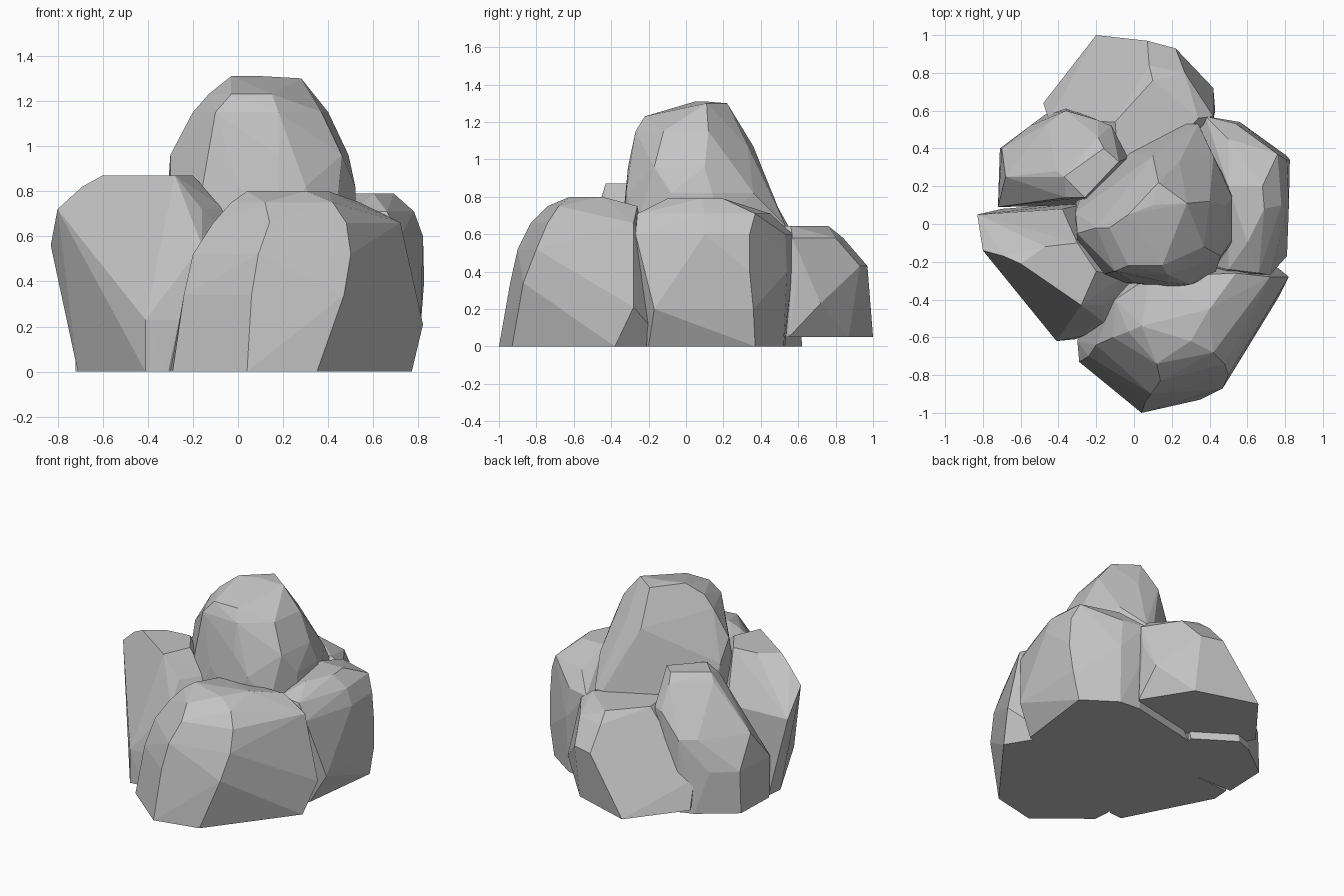
import bpy
import bmesh
import math

# Remove the default cube only
default_cube = bpy.data.objects.get("Cube")
if default_cube:
    bpy.data.objects.remove(default_cube, do_unlink=True)

# Single stone colour shared by every boulder
STONE_COLOUR = (0.55, 0.55, 0.55, 1)
stone = bpy.data.materials.new("stone_grey")
stone.use_nodes = True
stone.diffuse_color = STONE_COLOUR
stone.node_tree.nodes["Principled BSDF"].inputs["Base Color"].default_value = STONE_COLOUR


def ring(height, *outline):
    """Lift a flat outline to the given height."""
    return [(x, y, height) for x, y in outline]


def boulder(name, *rings):
    """Wrap a tight faceted skin around a stack of outlines."""
    bm = bmesh.new()
    for outline in rings:
        for point in outline:
            bm.verts.new(point)

    hull = bmesh.ops.convex_hull(bm, input=list(bm.verts), use_existing_faces=False)
    unused = set(hull["geom_interior"]) | set(hull["geom_unused"])
    loose = [item for item in unused if isinstance(item, bmesh.types.BMVert)]
    bmesh.ops.delete(bm, geom=loose, context="VERTS")

    # Merge nearly level triangles into broad chiselled facets
    bmesh.ops.dissolve_limit(bm, angle_limit=math.radians(4),
                             verts=list(bm.verts), edges=list(bm.edges))
    bmesh.ops.recalc_face_normals(bm, faces=list(bm.faces))
    for face in bm.faces:
        face.smooth = False

    mesh = bpy.data.meshes.new(name)
    bm.to_mesh(mesh)
    bm.free()
    mesh.materials.append(stone)
    rock = bpy.data.objects.new(name, mesh)
    bpy.context.collection.objects.link(rock)
    return rock


# Broad boulder at the front, with a pointed prow
boulder(
    "front_boulder",
    ring(0, (-.3, -.62), (-.29, -.73), (.04, -1), (.35, -.93), (.77, -.38), (.6, -.1), (-.2, -.2)),
    ring(.21, (.82, -.28),),
    ring(.34, (-.24, -.7), (.06, -.94), (.47, -.87)),
    ring(.52, (-.2, -.64), (.09, -.9), (.5, -.8)),
    ring(.66, (-.11, -.6), (.14, -.83), (.48, -.74), (.72, -.28), (-.1, -.4)),
    ring(.75, (-.03, -.57), (.12, -.74), (.42, -.68), (.54, -.26), (.08, -.28)),
    ring(.8, (.04, -.54), (.3, -.62), (.4, -.45)),
)

# Slab on the model's right with a flat cap and a sharp front corner
boulder(
    "right_slab",
    ring(0, (-.71, -.04), (-.7, .08), (-.41, -.62), (-.31, -.61), (0, -.3), (-.2, .12)),
    ring(.23, (-.41, -.62), (-.26, -.59)),
    ring(.56, (-.83, .05), (-.33, -.52), (-.16, -.52), (0, -.32), (-.38, .08)),
    ring(.72, (-.8, -.14), (-.28, -.46), (-.16, -.43), (-.06, -.28)),
    ring(.82, (-.69, -.17)),
    ring(.87, (-.6, -.21), (-.28, -.43), (-.2, -.25), (-.3, -.1), (-.47, -.12)),
)

# Tall central peak rising above the others
boulder(
    "central_peak",
    ring(0, (-.3, .2), (-.3, -.3), (.4, -.3), (.5, .2), (.3, .45), (-.2, .4)),
    ring(.65, (-.29, .09), (-.27, -.1), (.18, -.34), (.43, -.26), (.52, -.1), (.52, .17), (.34, .53), (.28, .53)),
    ring(.82, (-.31, .06), (-.3, -.08), (0, -.31), (.3, -.32), (.52, -.08), (.52, .14), (.42, .36), (.25, .43)),
    ring(.96, (-.3, -.05), (.18, -.31), (.46, -.17), (.49, .1)),
    ring(1.07, (.1, .36), (.24, .33)),
    ring(1.15, (-.2, -.02), (-.1, -.25), (.18, -.27), (.37, -.12), (.4, .12)),
    ring(1.23, (-.13, -.02), (-.03, -.22), (.15, -.22)),
    ring(1.3, (.28, .11), (.13, .22)),
    ring(1.31, (-.03, .05), (.1, .1)),
)

# Rounded boulder on the model's left
boulder(
    "left_boulder",
    ring(0, (.77, .37), (.7, -.2), (.55, -.25), (0, -.1), (-.1, .42), (.4, .53), (.55, .52)),
    ring(.2, (.81, .36), (.81, -.17)),
    ring(.4, (.825, .34), (.82, .02), (.74, -.2), (.45, -.25), (.56, .54), (.38, .57)),
    ring(.6, (.81, .34), (.82, .1), (.72, -.27), (.47, -.28), (.54, .53), (.38, .57)),
    ring(.71, (.76, .37), (.78, .1), (.66, -.26), (.5, -.24), (.5, .45)),
    ring(.79, (.68, .2), (.69, .08), (.6, -.1), (.5, .2)),
)

# Low wedge at the back, sitting slightly off the ground
boulder(
    "back_wedge",
    ring(.05, (-.2, 1), (.22, .87), (.42, .55), (.1, .2), (-.3, .3), (-.48, .64)),
    ring(.23, (.42, .72), (-.45, .55)),
    ring(.43, (.07, .97), (.22, .93), (.43, .6)),
    ring(.58, (.08, .84), (.27, .8), (.42, .57)),
    ring(.645, (.1, .76), (.34, .56), (.1, .3), (-.08, .3), (-.1, .54)),
)

# Narrow leaning boulder at the back corner
boulder(
    "back_corner_boulder",
    ring(0, (-.72, .1), (-.71, .4), (-.47, .58), (-.36, .62), (-.1, .45), (-.2, .1)),
    ring(.29, (-.72, .09), (-.7, .4), (-.55, .52)),
    ring(.5, (-.68, .25), (-.36, .6), (-.46, .53)),
    ring(.57, (-.56, .26), (-.48, .41)),
    ring(.64, (-.19, .55), (-.12, .52), (-.03, .35)),
    ring(.8, (-.41, .28), (-.19, .46), (-.36, .14)),
    ring(.85, (-.37, .25), (-.16, .4), (-.08, .33), (-.26, .14)),
)
